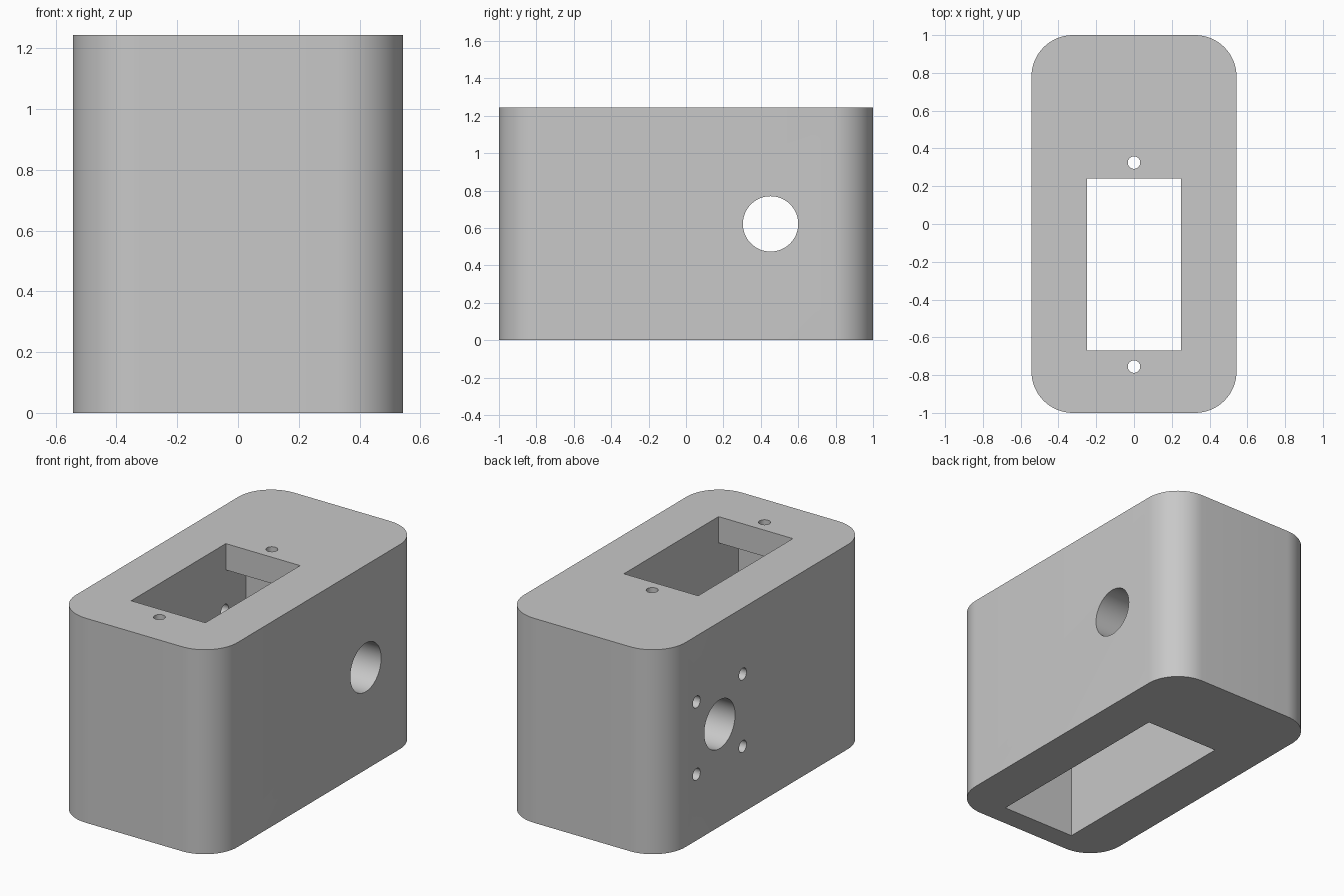
import bpy, bmesh, math
from mathutils import Vector

cube = bpy.data.objects.get("Cube")
if cube:
    bpy.data.objects.remove(cube, do_unlink=True)

HALF_X, HALF_Y, HEIGHT, CORNER = 0.543, 1.0, 1.244, 0.22
SLOT_X, SLOT_Y = 0.25, -0.215          # slot half width and centre
PORT_Y, PORT_Z = 0.452, HEIGHT / 2     # round side port

grey = bpy.data.materials.new("light grey")
grey.use_nodes = True
grey.diffuse_color = (0.58, 0.58, 0.58, 1)
grey.node_tree.nodes["Principled BSDF"].inputs["Base Color"].default_value = (0.58, 0.58, 0.58, 1)


def prism(name, points, sweep):
    """Sweep a planar outline along a vector into a closed solid."""
    bm = bmesh.new()
    face = bm.faces.new([bm.verts.new(p) for p in points])
    top = bmesh.ops.extrude_face_region(bm, geom=[face])["geom"]
    bmesh.ops.translate(bm, vec=sweep, verts=[g for g in top if isinstance(g, bmesh.types.BMVert)])
    bmesh.ops.recalc_face_normals(bm, faces=bm.faces)
    mesh = bpy.data.meshes.new(name)
    bm.to_mesh(mesh)
    bm.free()
    mesh.materials.append(grey)
    obj = bpy.data.objects.new(name, mesh)
    bpy.context.scene.collection.objects.link(obj)
    return obj


def drill(name, start, sweep, radius, sides):
    """Round cutter along x or z."""
    u = Vector((0, 1, 0))
    v = Vector(sweep).normalized().cross(u)
    ring = [Vector(start) + radius * (u * math.cos(a) + v * math.sin(a))
            for a in (2 * math.pi * i / sides for i in range(sides))]
    return prism(name, ring, sweep)


# Rounded block
outline = []
for quarter, (sx, sy) in enumerate([(1, 1), (-1, 1), (-1, -1), (1, -1)]):
    for i in range(17):
        a = math.pi / 2 * (quarter + i / 16)
        outline.append((sx * (HALF_X - CORNER) + CORNER * math.cos(a),
                        sy * (HALF_Y - CORNER) + CORNER * math.sin(a), 0))
body = prism("housing", outline, (0, 0, HEIGHT))

# Stepped slot: long pocket from below, shorter window through the top
pocket, window, lip = 0.648, 0.455, HEIGHT - 0.16
step = [(-pocket, -0.1), (pocket, -0.1), (pocket, lip), (window, lip),
        (window, HEIGHT + 0.1), (-window, HEIGHT + 0.1), (-window, lip), (-pocket, lip)]
cutters = [prism("slot_cutter", [(-SLOT_X, SLOT_Y + y, z) for y, z in step], (2 * SLOT_X, 0, 0))]

# Round port through both sides
cutters.append(drill("port_cutter", (-0.7, PORT_Y, PORT_Z), (1.4, 0, 0), 0.148, 64))

for s in (-1, 1):
    # Screw holes at both ends of the window
    cutters.append(drill("top_screw_cutter", (0, SLOT_Y + s * 0.54, lip - 0.1),
                         (0, 0, 0.4), 0.033, 32))
    # Screw holes around the port on one side only
    for t in (-1, 1):
        cutters.append(drill("side_screw_cutter", (-0.7, PORT_Y + s * 0.222, PORT_Z + t * 0.22),
                             (0.46, 0, 0), 0.036, 32))

for cutter in cutters:
    mod = body.modifiers.new(cutter.name, "BOOLEAN")
    mod.operation, mod.solver, mod.object = "DIFFERENCE", "EXACT", cutter
    cutter.hide_render = True

# Bake the cuts and drop the cutters
graph = bpy.context.evaluated_depsgraph_get()
cut_mesh = bpy.data.meshes.new_from_object(body.evaluated_get(graph))
body.modifiers.clear()
body.data = cut_mesh
for cutter in cutters:
    bpy.data.objects.remove(cutter, do_unlink=True)

bpy.ops.object.select_all(action="DESELECT")
body.select_set(True)
bpy.context.view_layer.objects.active = body
bpy.ops.object.shade_smooth_by_angle(angle=math.radians(30))
